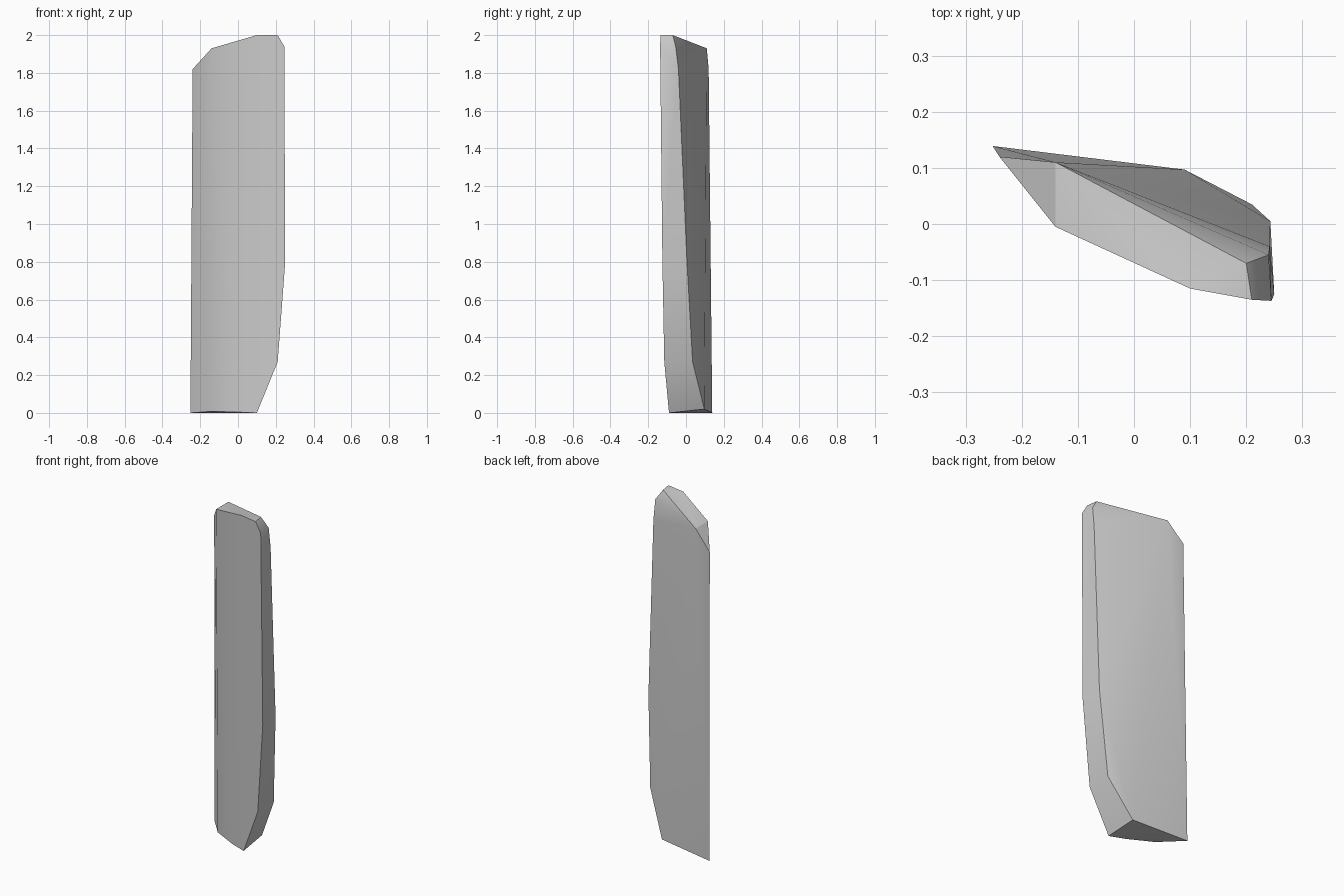
import bpy
import bmesh
import math

cube = bpy.data.objects.get("Cube")
if cube:
    bpy.data.objects.remove(cube, do_unlink=True)

# Plain grey stone
grey = bpy.data.materials.new("stone_grey")
grey.use_nodes = True
colour = (0.6, 0.6, 0.6, 1)
grey.diffuse_color = colour
grey.node_tree.nodes["Principled BSDF"].inputs["Base Color"].default_value = colour

# Front outline of the slab, along the top, the right rim and the foot
front_top = [(-.24, .12, 1.82), (-.14, -.005, 1.93), (.1, -.115, 2),
             (.21, -.135, 2), (.245, -.137, 1.94)]
front_rim = [(.25, -.125, .8), (.21, -.115, .27), (.1, -.09, 0)]
front_foot = [(.006, -.06, .004), (-.14, .01, .008), (-.252, .139, 0)]

# Back outline, from the top shoulder down the right rim
back_top = [(-.14, .11, 1.93), (.2, -.07, 2), (.24, -.055, 1.94)]
back_rim = [(.242, -.04, 1.82), (.243, .005, .8), (.21, .035, .27), (.09, .097, .02)]

# The slab is the convex skin around its outlines
bm = bmesh.new()
for point in front_top + front_rim + front_foot + back_top + back_rim:
    bm.verts.new(point)
bmesh.ops.convex_hull(bm, input=bm.verts)
bmesh.ops.recalc_face_normals(bm, faces=bm.faces)
mesh = bpy.data.meshes.new("stone_slab")
bm.to_mesh(mesh)
bm.free()
mesh.materials.append(grey)

slab = bpy.data.objects.new("stone_slab", mesh)
bpy.context.collection.objects.link(slab)
for other in bpy.context.selected_objects:
    other.select_set(False)
slab.select_set(True)
bpy.context.view_layer.objects.active = slab
bpy.ops.object.shade_smooth_by_angle(angle=math.radians(30))
